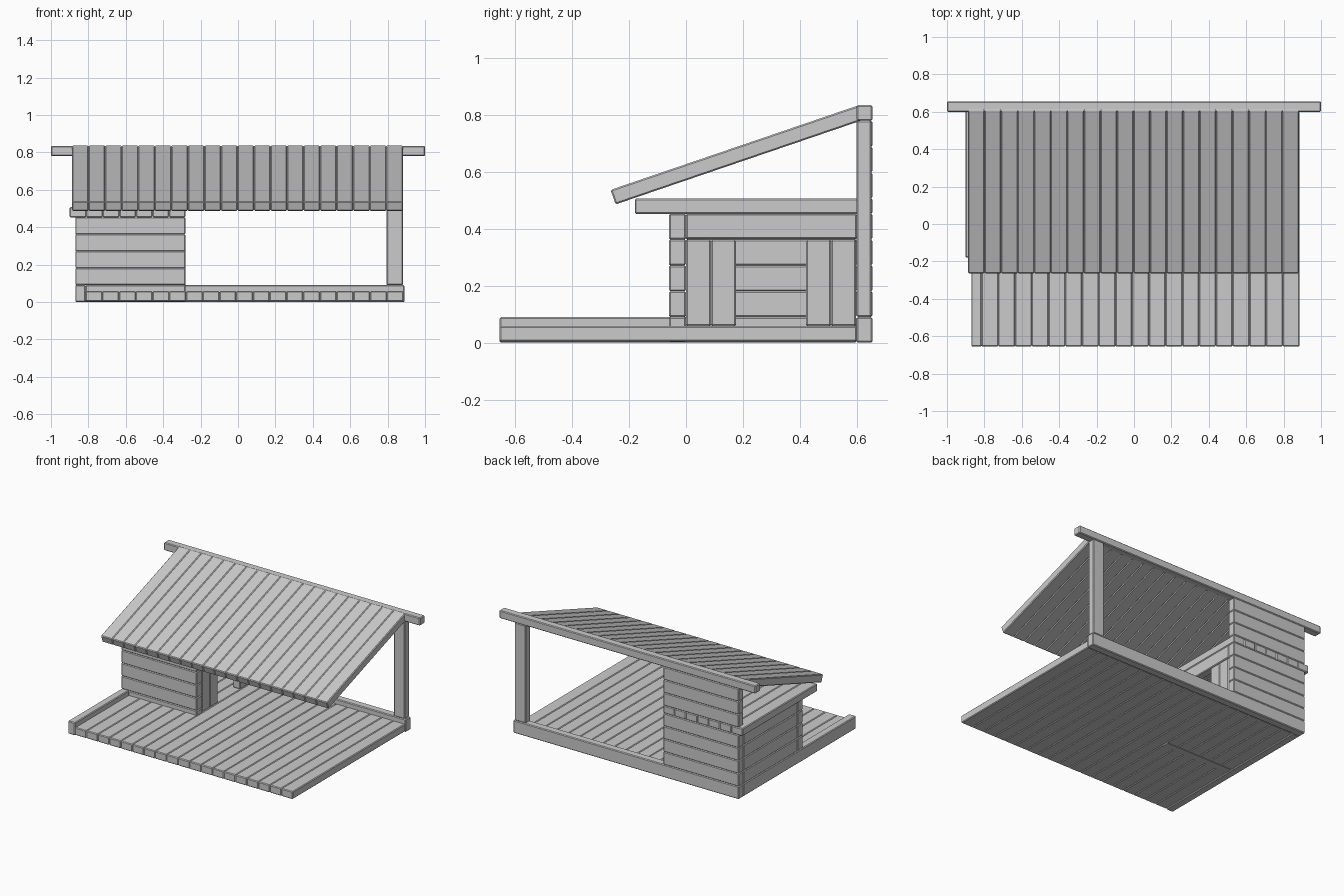
import bpy, math
from mathutils import Matrix, Vector

if "Cube" in bpy.data.objects:
    bpy.data.objects.remove(bpy.data.objects["Cube"])


def box(name, x, y, z, bevel=0.005):
    """Bevelled timber spanning the given (min, max) ranges."""
    c = Vector((sum(x) / 2, sum(y) / 2, sum(z) / 2))
    s = (x[1] - x[0], y[1] - y[0], z[1] - z[0])
    bpy.ops.mesh.primitive_cube_add(size=1)
    o = bpy.context.object
    o.name = name
    o.data.transform(Matrix.Diagonal((*s, 1)))
    o.location = c
    m = o.modifiers.new("bevel", 'BEVEL')
    m.width = bevel
    m.segments = 1
    return o


def planks(name, x0, x1, n, y, z):
    """Row of boards side by side along x."""
    w = (x1 - x0) / n
    return [box(f"{name}_{i + 1}", (x0 + i * w, x0 + (i + 1) * w), y, z)
            for i in range(n)]


def logs(name, x, y, z0, z1, n):
    """Stack of timbers on top of each other."""
    h = (z1 - z0) / n
    for i in range(n):
        box(f"{name}_{i + 1}", x, y, (z0 + i * h, z0 + (i + 1) * h))


BACK = (0.6, 0.655)
HUT = (-0.87, -0.28)

# deck
planks("floor_board", -0.815, 0.885, 19, (-0.655, 0.6), (0.004, 0.058))
box("left_edge_beam", (-0.87, -0.815), (-0.655, 0.6), (0, 0.09))
box("back_sill_beam", (-0.87, 0.89), BACK, (0, 0.09))

# hut walls
box("hut_front_sill", (-0.815, -0.28), (-0.06, 0), (0.002, 0.09))
logs("hut_front_log", HUT, (-0.06, 0), 0.09, 0.453, 4)
logs("hut_left_log", (-0.87, -0.815), (0, 0.6), 0.09, 0.453, 4)
logs("hut_back_log", HUT, BACK, 0.09, 0.453, 4)
logs("upper_back_log", HUT, BACK, 0.507, 0.78, 3)

# doorway wall with lintel
for i, y in enumerate((0, 0.088, 0.422, 0.51)):
    box(f"door_wall_board_{i + 1}", (-0.335, -0.28), (y, y + 0.088), (0.058, 0.362))
box("door_lintel", (-0.335, -0.28), (0, 0.6), (0.364, 0.453))

# hut ceiling
planks("hut_ceiling_board", -0.9, -0.28, 7, (-0.18, 0.655), (0.453, 0.507))

# post and ridge beam
box("corner_post", (0.795, 0.882), (0.6, 0.652), (0.09, 0.78))
box("ridge_beam", (-1, 1), BACK, (0.78, 0.835))

# sloped roof, modelled flat then tilted about the ridge edge
angle = math.atan2(0.295, 0.865)
pivot = Vector((0, 0.6, 0.832))
rot = Matrix.Rotation(angle, 4, 'X')
for o in planks("roof_board", -0.887, 0.881, 20, (-0.914, 0.016), (-0.054, 0)):
    o.matrix_world = Matrix.Translation(pivot) @ rot @ Matrix.Translation(o.location)
